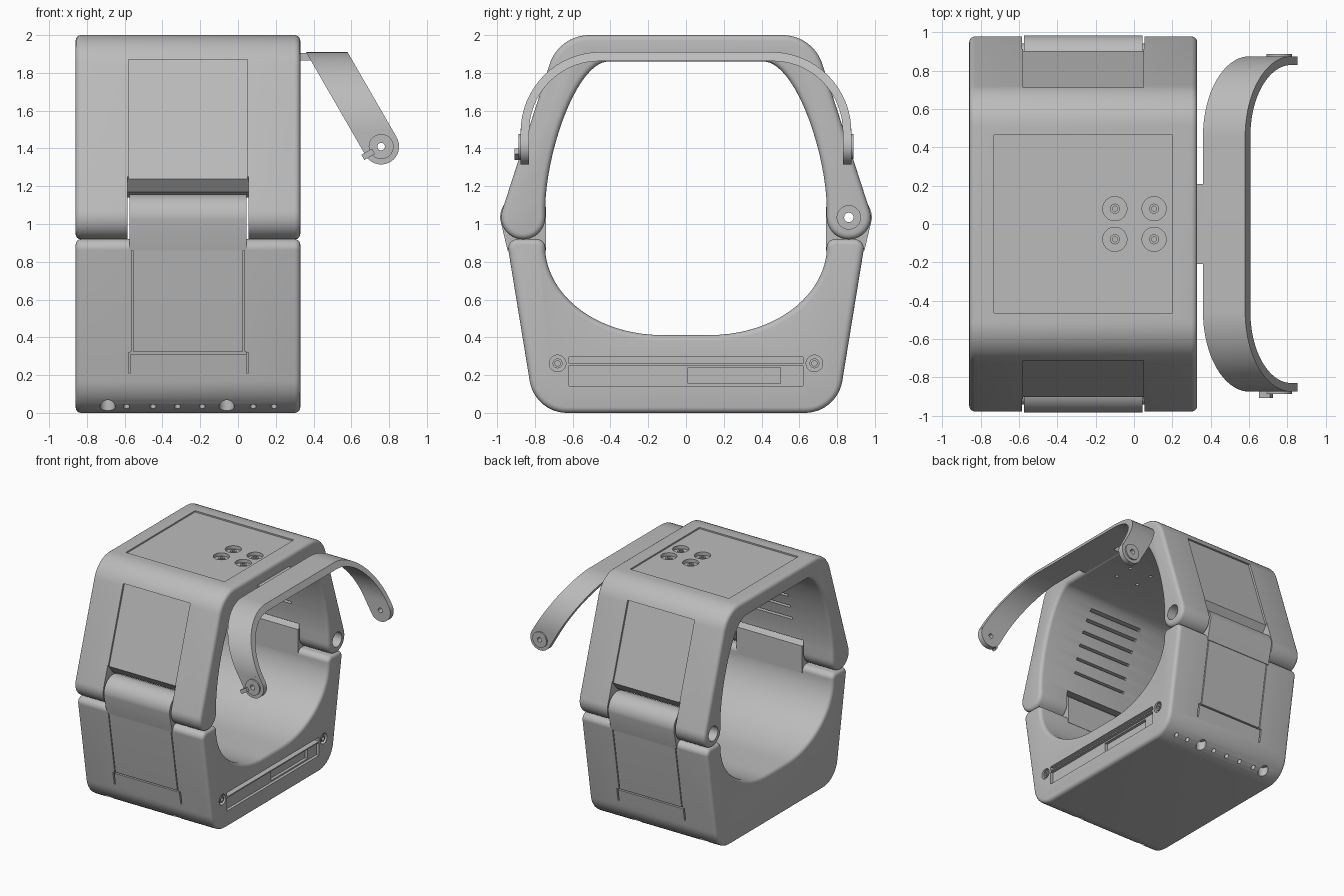
import bpy, bmesh, math
from mathutils import Vector, Matrix

if "Cube" in bpy.data.objects:
    bpy.data.objects.remove(bpy.data.objects["Cube"])

grey = bpy.data.materials.new("matte_grey")
grey.use_nodes = True
grey.diffuse_color = (0.5, 0.5, 0.5, 1)
grey.node_tree.nodes["Principled BSDF"].inputs["Base Color"].default_value = (0.5, 0.5, 0.5, 1)


def finish(bm, name):
    bmesh.ops.recalc_face_normals(bm, faces=bm.faces[:])
    mesh = bpy.data.meshes.new(name)
    bm.to_mesh(mesh)
    bm.free()
    mesh.materials.append(grey)
    ob = bpy.data.objects.new(name, mesh)
    bpy.context.collection.objects.link(ob)
    return ob


def prism(name, pts, x0, x1, bevel=0, warp=None):
    """Extrude a (y, z) outline along x, optionally rounding the end rims."""
    bm = bmesh.new()
    face = bm.faces.new([bm.verts.new((x0, p[0], p[1])) for p in pts])
    new = bmesh.ops.extrude_face_region(bm, geom=[face], use_keep_orig=True)["geom"]
    for v in new:
        if isinstance(v, bmesh.types.BMVert):
            v.co.x = x1
    bmesh.ops.recalc_face_normals(bm, faces=bm.faces[:])
    if bevel:
        rims = [e for e in bm.edges if abs(e.verts[0].co.x - e.verts[1].co.x) < 1e-6]
        bmesh.ops.bevel(bm, geom=rims, offset=bevel, segments=4, profile=0.5,
                        affect='EDGES', clamp_overlap=False)
    if warp:
        for v in bm.verts:
            v.co = warp(v.co)
    return finish(bm, name)


def box(name, x0, x1, y0, y1, z0, z1):
    return prism(name, [(y0, z0), (y1, z0), (y1, z1), (y0, z1)], x0, x1)


def cylinder(name, centre, axis, r, length, r2=None):
    bm = bmesh.new()
    turn = Vector((0, 0, 1)).rotation_difference(Vector(axis)).to_matrix().to_4x4()
    bmesh.ops.create_cone(bm, cap_ends=True, segments=32, radius1=r, radius2=r2 or r,
                          depth=length, matrix=Matrix.Translation(centre) @ turn)
    return finish(bm, name)


def cut(ob, *cutters):
    bpy.context.view_layer.objects.active = ob
    for c in cutters:
        m = ob.modifiers.new("cut", 'BOOLEAN')
        m.operation, m.solver, m.object = 'DIFFERENCE', 'EXACT', c
        bpy.ops.object.modifier_apply(modifier=m.name)
        bpy.data.objects.remove(c)


def bezier(a, b, c, d, n=18):
    a, b, c, d = map(Vector, (a, b, c, d))
    pts = []
    for i in range(n + 1):
        t = i / n
        p = a * (1-t)**3 + b * 3*t*(1-t)**2 + c * 3*t*t*(1-t) + d * t**3
        pts.append((p.x, p.y, 0))
    return pts


def arc(cy, cz, r, a0, a1, n=20):
    angles = [math.radians(a0 + (a1 - a0) * i / n) for i in range(n + 1)]
    return [(cy + r * math.cos(a), cz + r * math.sin(a), 0) for a in angles]


def rounded(corners, n=10):
    """Closed outline from (y, z, radius) corners."""
    out = []
    for i, (y, z, r) in enumerate(corners):
        p = Vector((y, z))
        if not r:
            out.append((y, z))
            continue
        d1 = (Vector(corners[i - 1][:2]) - p).normalized()
        d2 = (Vector(corners[(i + 1) % len(corners)][:2]) - p).normalized()
        half = d1.angle(d2) / 2
        c = p + (d1 + d2).normalized() * r / math.sin(half)
        a, b = p + d1 * r / math.tan(half) - c, p + d2 * r / math.tan(half) - c
        out += [tuple(c + a.lerp(b, k / n).normalized() * r) for k in range(n + 1)]
    return out


def symmetric(half):
    return rounded(half + [(-y, z, r) for y, z, r in reversed(half)])


def flip(pts, s):
    return [(p[0] * s, p[1]) for p in pts]


X0, X1 = -0.86, 0.33            # shell width
H0, H1 = -0.58, 0.05            # hinge width
HY, HZ = 0.862, 1.035           # hinge axis
upper_side = lambda z: 0.735 + (1.81 - z) * 0.329
lower_side = lambda z: 0.80 + z * 0.163


def side_slab(side, z0, z1, depth):
    return [(side(z0) - depth, z0), (side(z0) + 0.1, z0),
            (side(z1) + 0.1, z1), (side(z1) - depth, z1)]


# Upper shell with its inner arch
arch = bezier((0.745, 1.1), (0.735, 1.4), (0.58, 1.84), (0.42, 1.86))
upper = prism("upper_shell", symmetric([(0.672, 2.0, 0.22)] + arc(HY, HZ, 0.117, 18, -180) + arch),
              X0, X1, 0.03)
for s in (-1, 1):
    # Side panel, hinge notch and vent slits
    notch = [(0.93, 1.272), (1.1, 1.272), (1.1, 0.85), (0.7, 0.85), (0.7, 1.13), (0.85, 1.17)]
    cut(upper, prism("c", flip(side_slab(upper_side, 1.2, 1.87, 0.02), s), H0, H1),
        prism("c", flip(notch, s), H0 - 0.005, H1 + 0.005))
    for y, z, _ in arch[4:16:2]:
        cut(upper, box("c", -0.5, 0.0, s * y - 0.035, s * y + 0.035, z - 0.01, z + 0.01))

# Top plate recess and four countersunk holes
cut(upper, box("c", -0.73, 0.2, -0.465, 0.465, 1.988, 2.1))
for x in (-0.1, 0.105):
    for y in (-0.08, 0.08):
        cut(upper, cylinder("c", (x, y, 2.0), (0, 0, 1), 0.063, 0.08),
            cylinder("c", (x, y, 1.93), (0, 0, 1), 0.013, 0.3))
        ring = cylinder("top_screw", (x, y, 1.965), (0, 0, 1), 0.026, 0.02)
        cut(ring, cylinder("c", (x, y, 1.965), (0, 0, 1), 0.013, 0.1))

# Hinge pin bore
for x in (X0, X1):
    cut(upper, cylinder("c", (x, HY, HZ), (1, 0, 0), 0.062, 0.16))
cut(upper, cylinder("c", (-0.26, HY, HZ), (1, 0, 0), 0.025, 2))

# Lower shell
bowl = bezier((0.745, 0.85), (0.72, 0.6), (0.45, 0.41), (0.12, 0.412))
lower = prism("lower_shell", symmetric([(0.80, 0, 0.2), (0.95, 0.92, 0.05), (0.745, 0.92, 0.045)] + bowl),
              X0, X1, 0.03)
for s in (-1, 1):
    # Flap seams and side slits
    for x, z0, z1, w in ((-0.56, 0.32, 0.87, 0.004), (0.03, 0.32, 0.87, 0.004),
                         (-0.575, 0.21, 0.32, 0.006), (0.05, 0.21, 0.32, 0.006)):
        cut(lower, prism("c", flip(side_slab(lower_side, z0, z1, 0.02), s), x - w, x + w))
    cut(lower, prism("c", flip(side_slab(lower_side, 0.313, 0.325, 0.025), s), -0.57, 0.042))
    # Bottom edge holes
    for x in (-0.69, -0.06):
        cut(lower, cylinder("c", (x, s * 0.74, 0.02), (0, 0, 1), 0.04, 0.14))
    for x in (-0.59, -0.45, -0.32, -0.19, 0.08, 0.19):
        cut(lower, cylinder("c", (x, s * 0.74, 0.02), (0, 0, 1), 0.016, 0.14))
    # Face screws
    cut(lower, cylinder("c", (X1, s * 0.68, 0.262), (1, 0, 0), 0.044, 0.06))
    screw = cylinder("face_screw", (X1 - 0.02, s * 0.68, 0.262), (1, 0, 0), 0.026, 0.03)
    cut(screw, cylinder("c", (X1, s * 0.68, 0.262), (1, 0, 0), 0.014, 0.05))

# Face slot, tray and pocket
cut(lower, box("c", X1 - 0.06, 0.5, -0.62, 0.62, 0.262, 0.297),
    box("c", X1 - 0.025, 0.5, -0.62, 0.62, 0.142, 0.252),
    box("c", X1 - 0.05, 0.5, 0.01, 0.5, 0.155, 0.24))

# Hinge rolls joining the two shells
roll = [p[:2] for p in arc(HY, HZ, 0.122, -5, 150)] + [(0.742, 1.09), (0.742, 0.86), (0.945, 0.86)]
for s, name in ((-1, "front_hinge"), (1, "back_hinge")):
    hinge = prism(name, flip(roll, s), H0 + 0.006, H1 - 0.006)
    if s > 0:
        cut(hinge, cylinder("c", (-0.26, HY, HZ), (1, 0, 0), 0.025, 2))

# Sloping bail handle: a U band sheared outwards, cut square at its ends
AX, AZ, SLOPE = 0.758, 1.41, 0.577


def slant(co):
    z = co.z
    if z < AZ + 0.001:
        z += 0.0475 if co.x > 0.5 else -0.0475
    return Vector((co.x + (1.91 - z) * SLOPE, co.y, z))


band = [(0.875, AZ, 0), (0.875, 1.91, 0.42), (-0.875, 1.91, 0.42), (-0.875, AZ, 0),
        (-0.83, AZ, 0), (-0.83, 1.862, 0.37), (0.83, 1.862, 0.37), (0.83, AZ, 0)]
handle = prism("handle_band", rounded(band, 20), 0.36, 0.58, warp=slant)
bore = lambda: cylinder("c", (AX, 0, AZ), (0, 1, 0), 0.02, 3)
cut(handle, bore())
for s, side in ((-1, "front"), (1, "back")):
    for part, y, r, depth in (("eye", 0.8525, 0.095, 0.045), ("boss", 0.88, 0.066, 0.014)):
        cut(cylinder(f"{side}_handle_{part}", (AX, s * y, AZ), (0, 1, 0), r, depth), bore())
catch = box("handle_catch", -0.045, 0.02, -0.908, -0.87, -0.016, 0.016)
catch.matrix_world = Matrix.Translation((0.7, 0, 1.375)) @ Matrix.Rotation(math.radians(-30), 4, 'Y')
box("handle_mount", 0.31, 0.40, -0.21, 0.21, 1.865, 1.905)

# Smooth shading with crisp edges
for ob in bpy.context.scene.objects:
    if ob.type == 'MESH':
        bpy.ops.object.select_all(action='DESELECT')
        ob.select_set(True)
        bpy.context.view_layer.objects.active = ob
        bpy.ops.object.shade_smooth_by_angle(angle=math.radians(30))
